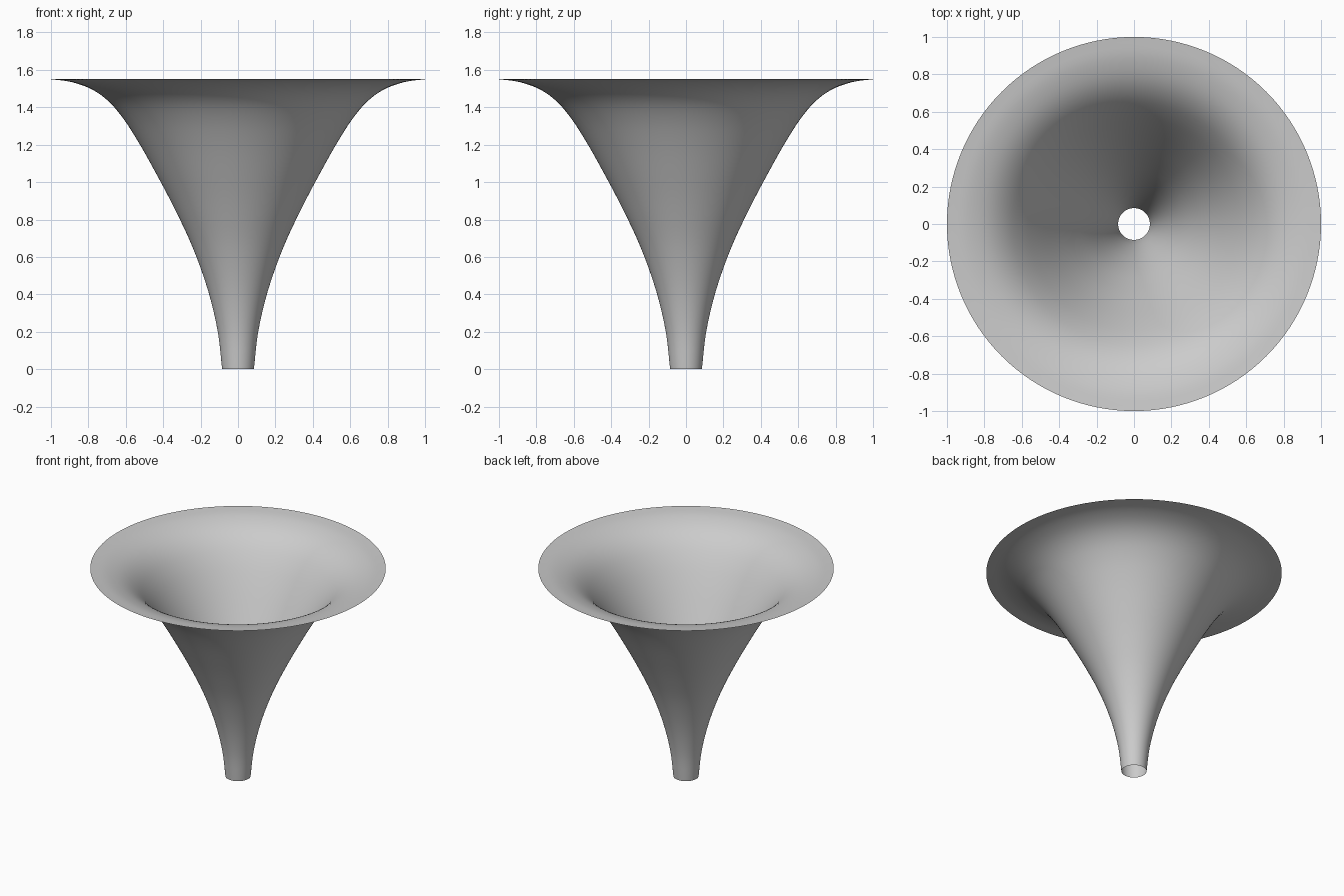
import bpy
import bmesh
import math
from mathutils import Vector

if "Cube" in bpy.data.objects:
    bpy.data.objects.remove(bpy.data.objects["Cube"], do_unlink=True)

# Plain grey material
grey = bpy.data.materials.new("grey")
grey.use_nodes = True
colour = (0.6, 0.6, 0.6, 1)
grey.diffuse_color = colour
grey.node_tree.nodes["Principled BSDF"].inputs["Base Color"].default_value = colour

# Radius and height of the flared wall, from spout to rim
PROFILE = [(0.085, 0), (0.108, 0.2), (0.16, 0.42), (0.242, 0.65), (0.34, 0.86),
           (0.44, 1.05), (0.53, 1.21), (0.61, 1.335), (0.69, 1.43),
           (0.78, 1.495), (0.89, 1.535), (1, 1.55)]


def smooth_path(points, steps):
    """Catmull-Rom curve through the points."""
    p = [Vector(q) for q in points]
    p = [2 * p[0] - p[1]] + p + [2 * p[-1] - p[-2]]
    path = []
    for a, b, c, d in zip(p, p[1:], p[2:], p[3:]):
        for i in range(steps):
            t = i / steps
            path.append(0.5 * (2 * b + (c - a) * t + (2 * a - 5 * b + 4 * c - d) * t * t
                               + (3 * b - a - 3 * c + d) * t ** 3))
    return path + [p[-2]]


# Funnel: open, single-walled surface of revolution
bm = bmesh.new()
verts = [bm.verts.new((r, 0, z)) for r, z in smooth_path(PROFILE, 4)]
edges = [bm.edges.new(pair) for pair in zip(verts, verts[1:])]
bmesh.ops.spin(bm, geom=verts + edges, cent=(0, 0, 0), axis=(0, 0, 1),
               angle=math.tau, steps=128, use_merge=True)
bmesh.ops.remove_doubles(bm, verts=bm.verts, dist=0.0001)
bmesh.ops.recalc_face_normals(bm, faces=bm.faces)

# Normals point outward from the axis
bm.faces.ensure_lookup_table()
face = bm.faces[0]
centre = face.calc_center_median()
if face.normal.x * centre.x + face.normal.y * centre.y < 0:
    bmesh.ops.reverse_faces(bm, faces=bm.faces)

mesh = bpy.data.meshes.new("funnel")
bm.to_mesh(mesh)
bm.free()
mesh.shade_smooth()
mesh.materials.append(grey)
funnel = bpy.data.objects.new("funnel", mesh)
bpy.context.collection.objects.link(funnel)
